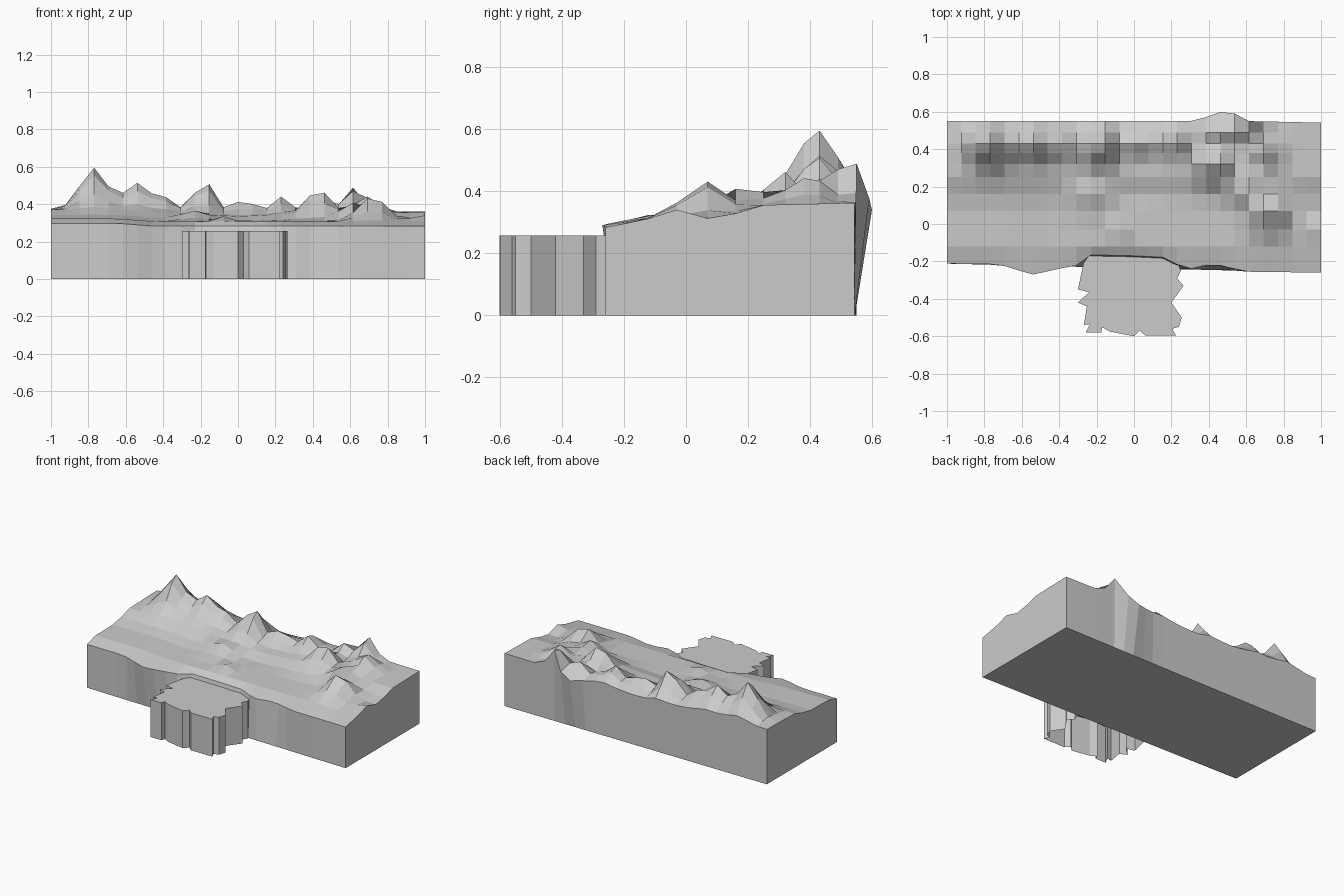
import bpy, bmesh, math

if "Cube" in bpy.data.objects:
    bpy.data.objects.remove(bpy.data.objects["Cube"])


def lerp_points(points, t):
    """Piecewise linear lookup through (position, value) pairs."""
    for (a, va), (b, vb) in zip(points, points[1:]):
        if t <= b:
            return va + (vb - va) * max(0, (t - a) / (b - a))
    return points[-1][1]


def finish(bm, name):
    bmesh.ops.recalc_face_normals(bm, faces=bm.faces)
    mesh = bpy.data.meshes.new(name)
    bm.to_mesh(mesh)
    bm.free()
    obj = bpy.data.objects.new(name, mesh)
    bpy.context.collection.objects.link(obj)
    return obj


# Grid layout: even columns, rows getting finer toward the mountains
COLS = 26
XS = [-1 + 2 * i / COLS for i in range(COLS + 1)]
ROWS = [-.22, -.12, -.03, .07, .16, .25, .32, .38, .43, .49, .545]

# Gentle slope from front to back, wavy front lip and bulging back lip
SLOPE = [(-.22, .283), (-.12, .308), (.07, .312), (.16, .328), (.25, .355), (.545, .362)]
FRONT = [(-1, -.212), (-.72, -.215), (-.63, -.245), (-.54, -.27), (-.38, -.235),
         (-.3, -.22), (-.23, -.165), (0, -.17), (.2, -.18), (.26, -.25),
         (.42, -.212), (.6, -.255), (1, -.26)]
BACK = [(-1, .55), (.3, .55), (.38, .57), (.47, .602), (.54, .59), (.61, .55), (1, .542)]

# Mountains: x, y, summit height, x radius, y radius
PEAKS = [
    (-.77, .43, .595, .10, .11), (-.54, .44, .515, .11, .10), (-.43, .43, .48, .07, .09),
    (-.24, .42, .465, .06, .10), (-.155, .43, .507, .055, .10), (.02, .44, .415, .13, .07),
    (.23, .45, .445, .075, .09), (.43, .32, .477, .085, .08), (.61, .53, .495, .07, .09),
    (.69, .40, .445, .08, .10), (.72, .07, .44, .10, .11), (.62, .20, .425, .09, .09),
    (-.08, -.03, .335, .05, .05), (1, -.03, .34, .10, .06), (-.23, .16, .365, .10, .08),
    (.47, .49, .43, .06, .06),
]


def height(x, y):
    base = lerp_points(SLOPE, y)
    if x < -.45:                       # raised left shelf
        base += .015 * min(1, (-.45 - x) / .2)
    elif abs(x) < .45 and y > .1:      # central valley
        base -= .02 * (1 - abs(x) / .45)
    best = base
    for px, py, pz, rx, ry in PEAKS:
        dx, dy = (x - px) / rx, (y - py) / ry
        if dy > 0:
            dy *= 1.3
        best = max(best, base + (pz - base) * math.exp(-dx * dx - dy * dy))
    return best


# Terrain block
bm = bmesh.new()
grid = []
for x in XS:
    column = []
    for j, y in enumerate(ROWS):
        z = height(x, y)
        yy = y
        if j == 0:
            yy = lerp_points(FRONT, x)
        elif j == len(ROWS) - 1:
            yy = lerp_points(BACK, x)
            z -= max(0, yy - .56) * 1.0
        column.append(bm.verts.new((x, yy, z)))
    grid.append(column)
for a, b in zip(grid, grid[1:]):
    for j in range(len(ROWS) - 1):
        bm.faces.new((a[j], b[j], b[j + 1], a[j + 1]))

# Straight-edged foot and side walls
front_foot = [bm.verts.new((x, -.236 - .024 * x, 0)) for x in XS]
back_foot = [bm.verts.new((x, .546 - .004 * x, 0)) for x in XS]
for i in range(COLS):
    bm.faces.new((front_foot[i], front_foot[i + 1], grid[i + 1][0], grid[i][0]))
    bm.faces.new((back_foot[i + 1], back_foot[i], grid[i][-1], grid[i + 1][-1]))
for i in (0, -1):
    bm.faces.new([front_foot[i], back_foot[i]] + grid[i][::-1])
bm.faces.new(front_foot[::-1] + back_foot)
finish(bm, "mountain_terrain_block")

# Jagged plateau: flat top, open underneath
OUTLINE = [(-.22, -.14), (-.27, -.21), (-.30, -.35), (-.24, -.365), (-.30, -.42),
           (-.252, -.44), (-.268, -.54), (-.235, -.535), (-.258, -.58), (-.175, -.58),
           (-.17, -.552), (-.13, -.575), (0, -.60), (.03, -.568), (.06, -.597),
           (.225, -.597), (.205, -.56), (.24, -.55), (.255, -.50), (.20, -.42),
           (.265, -.33), (.23, -.29), (.25, -.25), (.21, -.15)]
bm = bmesh.new()
top = [bm.verts.new((x, y, .257)) for x, y in OUTLINE]
foot = [bm.verts.new((x, y, 0)) for x, y in OUTLINE]
bm.faces.new(top)
for i in range(len(top)):
    k = (i + 1) % len(top)
    bm.faces.new((foot[i], foot[k], top[k], top[i]))
finish(bm, "jagged_plateau")
